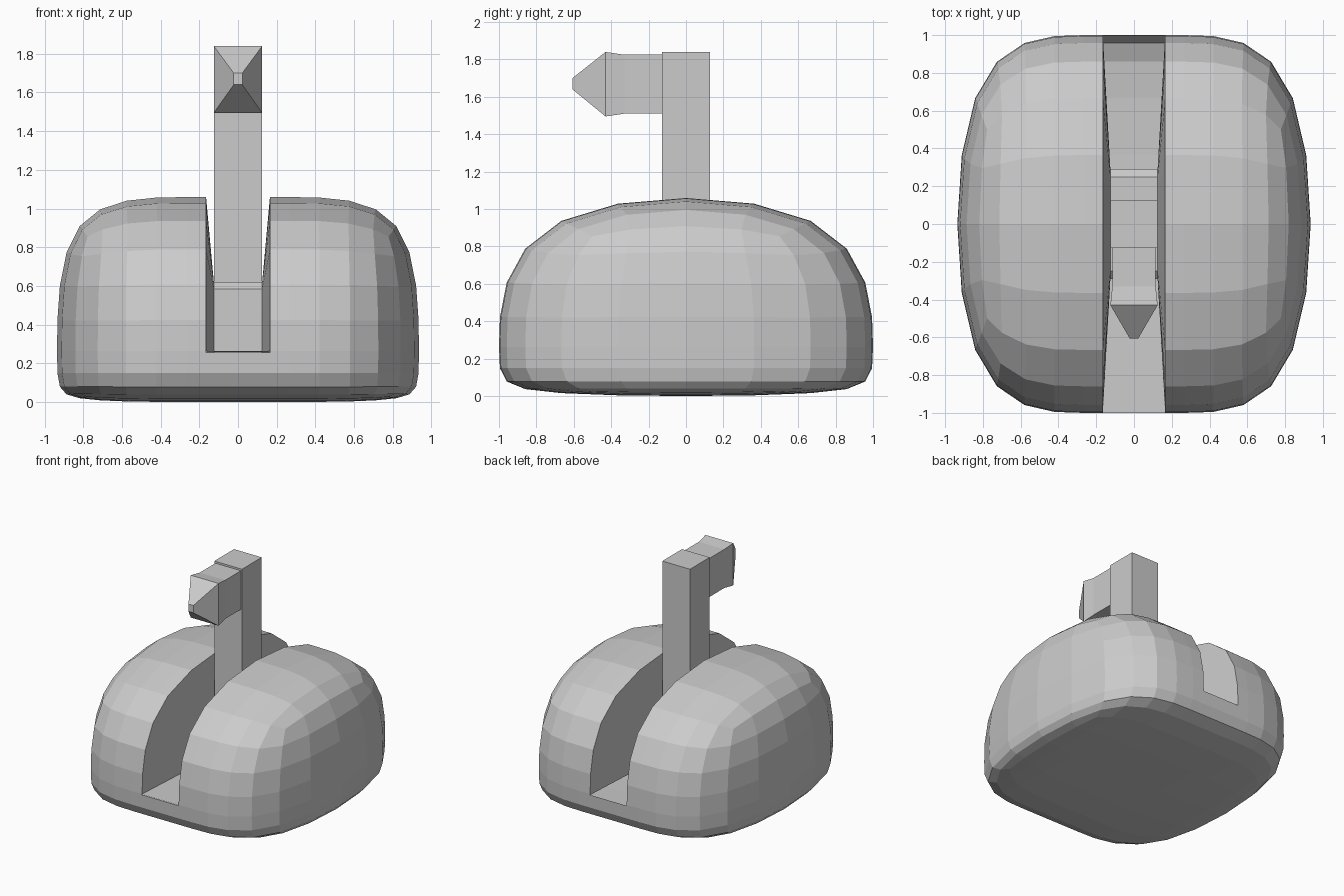
import bpy, bmesh
from math import atan2
from mathutils import Vector

if "Cube" in bpy.data.objects:
    bpy.data.objects.remove(bpy.data.objects["Cube"])

SLOT, FLOOR = 0.165, 0.255        # slot half width, slot floor height
PIVOT = 0.125                     # half width of pivot block and lever


def add_object(name, bm):
    bmesh.ops.recalc_face_normals(bm, faces=bm.faces)
    mesh = bpy.data.meshes.new(name)
    bm.to_mesh(mesh)
    bm.free()
    obj = bpy.data.objects.new(name, mesh)
    bpy.context.collection.objects.link(obj)
    return obj


def loft(name, sections):
    """Rectangular sections along y: (y, half width, z low, z high)."""
    bm = bmesh.new()
    rings = [[bm.verts.new((sx * w, y, z)) for sx, z in
              ((-1, lo), (1, lo), (1, hi), (-1, hi))] for y, w, lo, hi in sections]
    for a, b in zip(rings, rings[1:]):
        for i in range(4):
            j = (i + 1) % 4
            bm.faces.new((a[i], a[j], b[j], b[i]))
    bm.faces.new(rings[0])
    bm.faces.new(rings[-1])
    return add_object(name, bm)


def cut(bm, faces, co, no):
    geom = set(faces)
    for f in faces:
        geom.update(f.edges)
        geom.update(f.verts)
    bmesh.ops.bisect_plane(bm, geom=list(geom), dist=1e-5, plane_co=co, plane_no=no)


def pivot_point(co):
    """Match a slot rim point to the outline of the pivot block."""
    s, y = (1 if co.y > 0 else -1), abs(co.y)
    if y < 0.5:
        return co.y * 0.36, 0.62
    if y < 0.75:
        return s * 0.25, 0.62
    if y < 0.9:
        return s * 0.29, 0.585
    return s * 0.29, FLOOR + (co.z - FLOOR) * 0.6


# Rounded base: box cage with support loops, subdivided
bm = bmesh.new()
bmesh.ops.create_cube(bm, size=2)
for v in bm.verts:
    v.co = (v.co.x * 0.967, v.co.y, 1.10 if v.co.z > 0 else -0.005)
for co, no in (((0.21, 0, 0), (1, 0, 0)), ((-0.21, 0, 0), (1, 0, 0)),
               ((0, 0, 0.12), (0, 0, 1))):
    cut(bm, bm.faces[:], co, no)
base = add_object("rounded_base", bm)
sub = base.modifiers.new("round", 'SUBSURF')
sub.levels = sub.render_levels = 2
bpy.context.view_layer.objects.active = base
base.select_set(True)
bpy.ops.object.modifier_apply(modifier=sub.name)

# Open the slot over the middle of the base
bm = bmesh.new()
bm.from_mesh(base.data)
for s in (-1, 1):
    cut(bm, bm.faces[:], (s * SLOT, 0, 0), (1, 0, 0))
middle = [f for f in bm.faces if abs(f.calc_center_median().x) < SLOT - 1e-4]
cut(bm, middle, (0, 0, FLOOR), (0, 0, 1))
gone = [f for f in bm.faces if abs(f.calc_center_median().x) < SLOT - 1e-4
        and f.calc_center_median().z > FLOOR]
bmesh.ops.delete(bm, geom=gone, context='FACES')

# Slot walls, floor and pivot block between the two rims
rims, inners = [], []
for s in (-1, 1):
    rim = [v for v in bm.verts if abs(v.co.x - s * SLOT) < 1e-4
           and v.co.z > FLOOR - 1e-4]
    rim.sort(key=lambda v: atan2(v.co.z - FLOOR, v.co.y))
    inner = [bm.verts.new((s * PIVOT, *pivot_point(v.co))) for v in rim]
    for i in range(len(rim) - 1):
        bm.faces.new((rim[i], rim[i + 1], inner[i + 1], inner[i]))
    rims.append(rim)
    inners.append(inner)
for i in range(len(inners[0]) - 1):
    bm.faces.new((inners[0][i], inners[0][i + 1], inners[1][i + 1], inners[1][i]))
for i in (0, -1):
    bm.faces.new((rims[0][i], inners[0][i], inners[1][i], rims[1][i]))
bmesh.ops.recalc_face_normals(bm, faces=bm.faces)
bm.to_mesh(base.data)
bm.free()
for p in base.data.polygons:
    p.use_smooth = False

# Upright lever
loft("lever", [(-0.127, PIVOT, 0.61, 1.84), (0.127, PIVOT, 0.61, 1.84)])

# Pointed head on the lever
loft("lever_head", [(-0.12, 0.115, 1.51, 1.825), (-0.33, 0.115, 1.51, 1.825),
                    (-0.43, 0.125, 1.495, 1.84), (-0.607, 0.022, 1.64, 1.70)])
